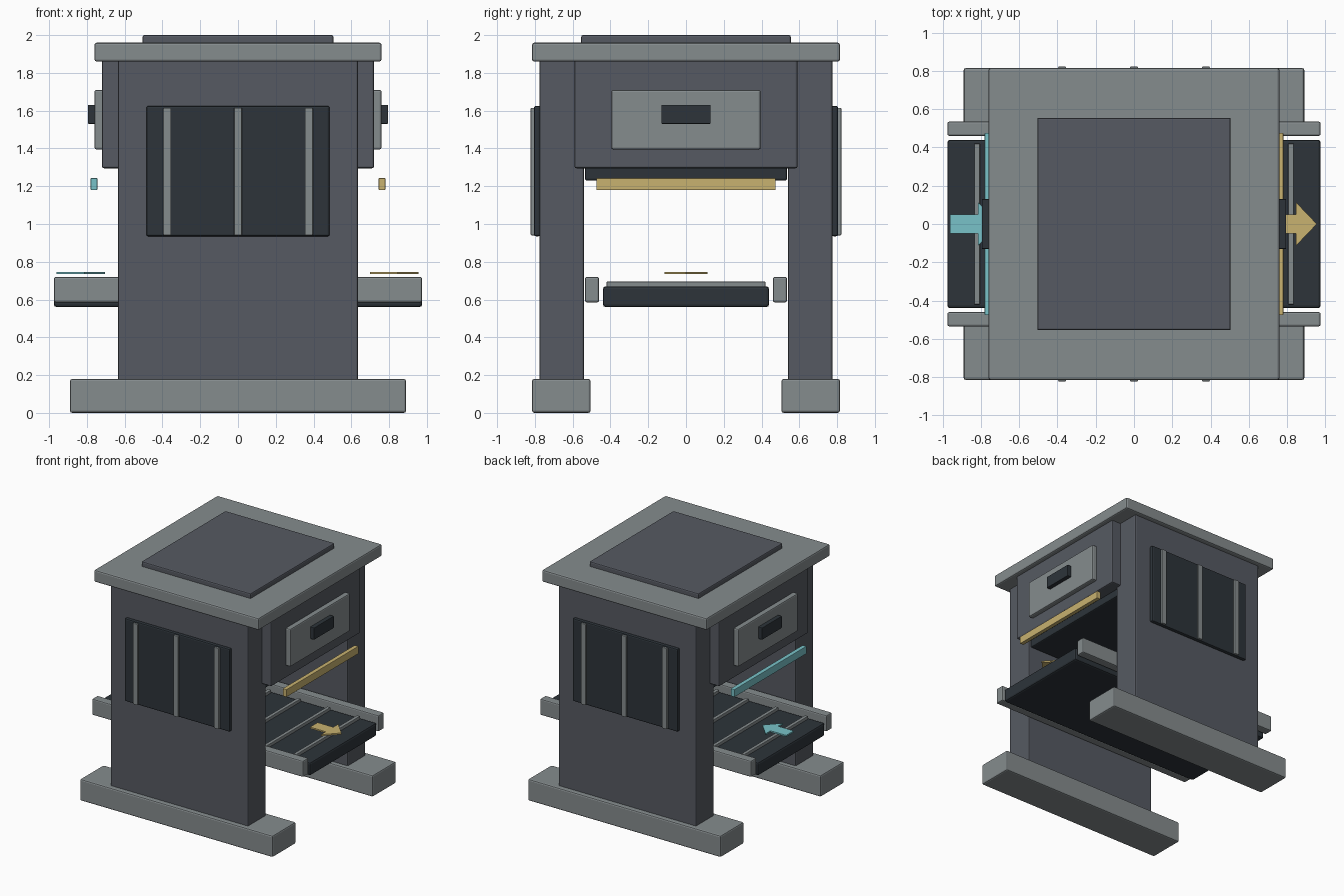
import bpy, bmesh

cube = bpy.data.objects.get("Cube")
if cube:
    bpy.data.objects.remove(cube, do_unlink=True)


def material(name, r, g, b):
    m = bpy.data.materials.new(name)
    m.use_nodes = True
    m.diffuse_color = (r, g, b, 1)
    m.node_tree.nodes["Principled BSDF"].inputs["Base Color"].default_value = (r, g, b, 1)
    return m


LIGHT = material("light grey", 0.235, 0.262, 0.27)
STEEL = material("dark steel", 0.093, 0.102, 0.122)
BLACK = material("charcoal", 0.026, 0.034, 0.042)
GOLD = material("gold", 0.58, 0.445, 0.16)
TEAL = material("teal", 0.19, 0.54, 0.58)


def finish(name, bm, mat, bevel):
    bmesh.ops.recalc_face_normals(bm, faces=bm.faces)
    mesh = bpy.data.meshes.new(name)
    bm.to_mesh(mesh)
    bm.free()
    mesh.materials.append(mat)
    ob = bpy.data.objects.new(name, mesh)
    bpy.context.collection.objects.link(ob)
    if bevel:
        mod = ob.modifiers.new("edge", "BEVEL")
        mod.width = bevel
        mod.segments = 2
    return ob


def box(name, xs, ys, zs, mat, bevel=0.01):
    """Box from its low and high limit on each axis."""
    bm = bmesh.new()
    bmesh.ops.create_cube(bm, size=1)
    for v in bm.verts:
        for i, (lo, hi) in enumerate((xs, ys, zs)):
            v.co[i] = hi if v.co[i] > 0 else lo
    return finish(name, bm, mat, bevel)


def span(half):
    return (-half, half)


def side(s, a, b):
    return tuple(sorted((s * a, s * b)))


def arrow(name, x0, mat):
    """Thin arrow that points to +x from its tail at x0."""
    half = [(0, 0.05), (0.145, 0.05), (0.145, 0.115), (0.255, 0)]
    outline = half + [(x, -y) for x, y in reversed(half[:-1])]
    bm = bmesh.new()
    face = bm.faces.new([bm.verts.new((x0 + x, y, 0.735)) for x, y in outline])
    top = bmesh.ops.extrude_face_region(bm, geom=[face])["geom"]
    for v in top:
        if isinstance(v, bmesh.types.BMVert):
            v.co.z += 0.012
    finish(name, bm, mat, 0)


# Feet, walls and wall vents, front and back
for s, label in ((-1, "front"), (1, "back")):
    box(label + "_foot", span(0.89), side(s, 0.505, 0.815), (0, 0.18), LIGHT, 0.012)
    box(label + "_wall", span(0.635), side(s, 0.54, 0.775), (0.17, 1.87), STEEL)
    box(label + "_vent", span(0.485), side(s, 0.77, 0.805), (0.935, 1.625), BLACK)
    for i, x in enumerate((-0.375, 0, 0.375)):
        box(f"{label}_vent_bar_{i}", (x - 0.021, x + 0.021), side(s, 0.8, 0.822),
            (0.94, 1.615), LIGHT, 0.004)
    box(label + "_belt_rail", span(0.975), side(s, 0.46, 0.535), (0.585, 0.72), LIGHT)

# Hood and roof
box("hood", span(0.72), span(0.59), (1.295, 1.87), STEEL)
box("hood_underside", span(0.62), span(0.535), (1.23, 1.3), BLACK)
box("roof", span(0.76), span(0.815), (1.86, 1.96), LIGHT, 0.012)
box("roof_panel", span(0.505), span(0.555), (1.95, 2), STEEL)

# Conveyor belt with cross slats
box("belt", span(0.975), span(0.44), (0.56, 0.67), BLACK, 0.015)
for i in range(-3, 4):
    x = i * 0.273
    box(f"belt_slat_{i + 3}", (x - 0.014, x + 0.014), span(0.42), (0.665, 0.695), LIGHT, 0.003)

# Door plates, sensors and light strips at both openings
for s, label, mat in ((-1, "right", TEAL), (1, "left", GOLD)):
    box(label + "_plate", side(s, 0.71, 0.76), span(0.395), (1.395, 1.71), LIGHT)
    box(label + "_sensor", side(s, 0.75, 0.795), span(0.13), (1.53, 1.63), BLACK, 0.004)
    box(label + "_light_strip", side(s, 0.745, 0.78), span(0.475), (1.18, 1.243), mat, 0.003)

# Direction arrows above the belt
arrow("entry_arrow", -0.96, TEAL)
arrow("exit_arrow", 0.7, GOLD)
